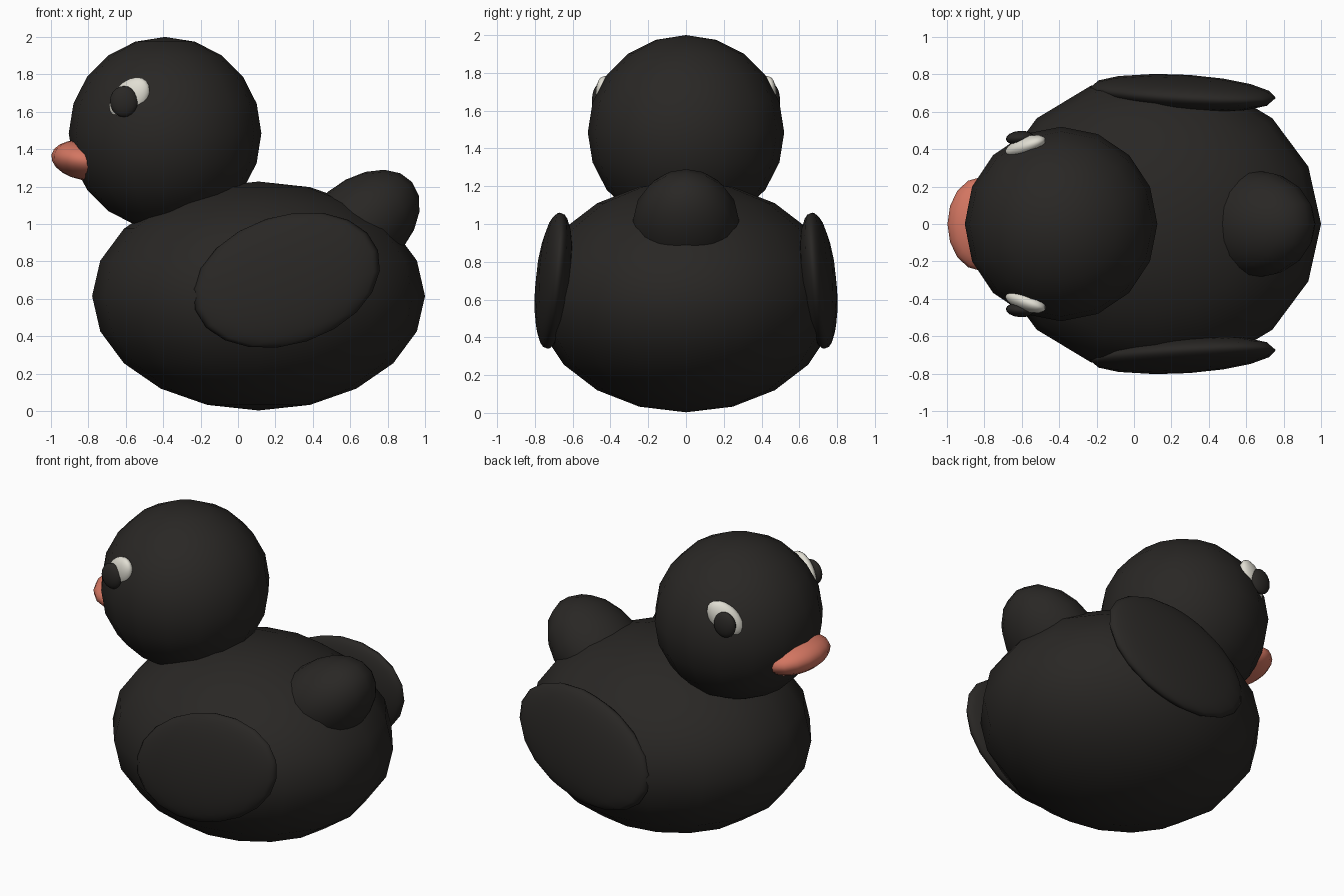
import bpy
from math import radians

if "Cube" in bpy.data.objects:
    bpy.data.objects.remove(bpy.data.objects["Cube"])


def material(name, color):
    m = bpy.data.materials.new(name)
    m.diffuse_color = (*color, 1)
    m.use_nodes = True
    m.node_tree.nodes["Principled BSDF"].inputs["Base Color"].default_value = m.diffuse_color
    return m


BLACK = material("black", (0.022, 0.02, 0.018))
WHITE = material("white", (0.75, 0.73, 0.65))
CORAL = material("coral", (0.65, 0.18, 0.12))


def ellipsoid(name, loc, radii, mat, rot=(0, 0, 0)):
    """Smooth 16 x 10 sphere, scaled and turned (degrees)."""
    bpy.ops.mesh.primitive_uv_sphere_add(segments=16, ring_count=10, radius=1, location=loc,
                                         rotation=[radians(a) for a in rot])
    ob = bpy.context.object
    ob.name = name
    ob.scale = radii
    ob.data.materials.append(mat)
    bpy.ops.object.shade_smooth()
    return ob


def pair(name, loc, radii, mat, rot):
    """A part on the -y side and its mirror image on the +y side."""
    x, y, z = loc
    rx, ry, rz = rot
    ellipsoid(name + "_right", (x, -y, z), radii, mat, rot)
    ellipsoid(name + "_left", (x, y, z), radii, mat, (-rx, ry, -rz))


# Main masses
ellipsoid("body", (0.11, 0, 0.615), (0.89, 0.80, 0.612), BLACK)
ellipsoid("head", (-0.39, 0, 1.485), (0.515, 0.52, 0.515), BLACK)
ellipsoid("tail", (0.64, 0, 0.98), (0.38, 0.29, 0.25), BLACK, (0, -40, 0))

# Beak
ellipsoid("beak", (-0.82, 0, 1.34), (0.18, 0.25, 0.105), CORAL, (0, 10, 0))

# Wings and eyes
pair("wing", (0.26, 0.70, 0.70), (0.515, 0.095, 0.345), BLACK, (-5, -18, 4))
pair("eye_white", (-0.58, 0.415, 1.67), (0.135, 0.052, 0.09), WHITE, (0, -45, -20))
pair("pupil", (-0.61, 0.46, 1.655), (0.075, 0.038, 0.083), BLACK, (0, 0, -5))
